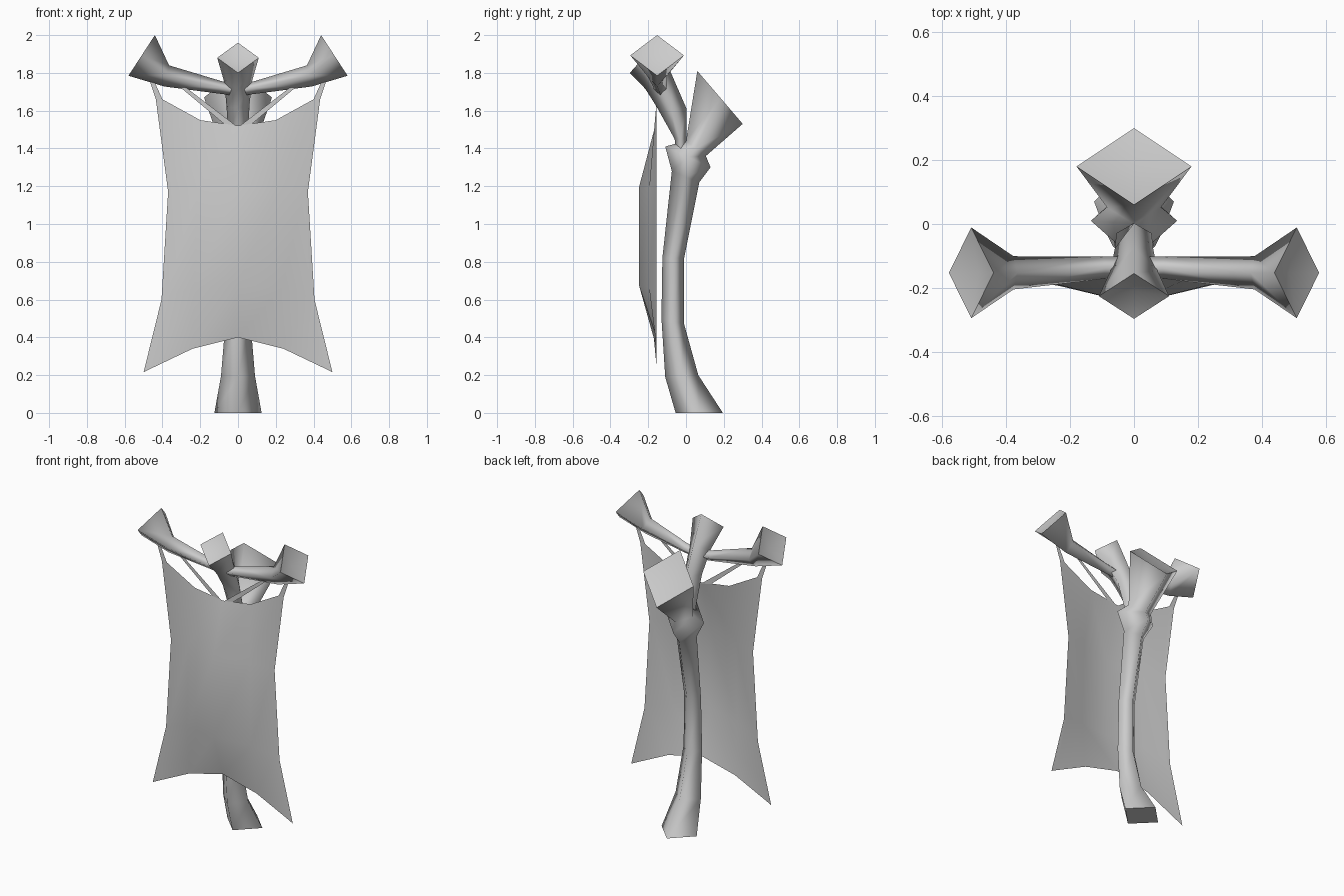
import bpy, bmesh
from mathutils import Vector

if "Cube" in bpy.data.objects:
    bpy.data.objects.remove(bpy.data.objects["Cube"])


def finish(name, bm, recalc=True):
    if recalc:
        bmesh.ops.recalc_face_normals(bm, faces=bm.faces)
    for f in bm.faces:
        f.smooth = True
    me = bpy.data.meshes.new(name)
    bm.to_mesh(me)
    bm.free()
    ob = bpy.data.objects.new(name, me)
    bpy.context.collection.objects.link(ob)
    return ob


def limb(name, rings, place, dent=0.03):
    """Four-sided tube. Ring: two in-plane corners, half width, centre offset."""
    bm = bmesh.new()
    loops = []
    for u1, v1, u2, v2, w, c in rings:
        um, vm = (u1 + u2) / 2, (v1 + v2) / 2
        pts = [(u1, v1, c), (um, vm, c + w), (u2, v2, c), (um, vm, c - w)]
        loops.append([bm.verts.new(place(*p)) for p in pts])
    for a, b in zip(loops, loops[1:]):
        for i in range(4):
            j = (i + 1) % 4
            bm.faces.new((a[i], a[j], b[j], b[i]))

    def centre(loop):
        return sum((v.co for v in loop), Vector()) / 4

    # end caps: flat start, slightly hollow tip
    for loop, inner, d in ((loops[0], loops[1], 0), (loops[-1], loops[-2], dent)):
        c = centre(loop)
        tip = bm.verts.new(c + (centre(inner) - c).normalized() * d)
        for i in range(4):
            j = (i + 1) % 4
            bm.faces.new((loop[i], loop[j], tip))
            bm.edges.get((loop[i], loop[j])).smooth = False
    return finish(name, bm)


def upright(u, v, c):
    return Vector((c, u, v))


# curved pole with knuckle and flared rear end
limb("pole", [
    (-0.055, 0.0, 0.195, 0.0, 0.125, 0),
    (-0.11, 0.19, 0.065, 0.20, 0.09, 0),
    (-0.13, 0.50, -0.01, 0.47, 0.066, 0),
    (-0.125, 0.82, -0.01, 0.82, 0.06, 0),
    (-0.075, 1.28, 0.07, 1.22, 0.075, 0),
    (-0.11, 1.41, 0.13, 1.30, 0.135, 0),
    (0.0, 1.44, 0.105, 1.36, 0.085, 0),
    (0.06, 1.81, 0.30, 1.53, 0.18, 0),
], upright)

# forward-leaning branch
limb("front_branch", [
    (-0.055, 1.40, 0.0, 1.40, 0.05, 0),
    (-0.06, 1.45, 0.003, 1.45, 0.055, 0),
    (-0.155, 1.62, 0.003, 1.61, 0.06, 0),
    (-0.215, 1.715, -0.075, 1.79, 0.073, 0),
    (-0.297, 1.80, -0.155, 1.96, 0.11, 0),
], upright)

# crossbar arms with flared ends
for side, s in (("right", 1), ("left", -1)):
    limb("crossbar_" + side, [
        (0.02, 1.68, 0.01, 1.74, 0.034, -0.136),
        (0.10, 1.69, 0.09, 1.757, 0.035, -0.137),
        (0.39, 1.728, 0.365, 1.84, 0.052, -0.153),
        (0.58, 1.785, 0.44, 2.0, 0.142, -0.153),
    ], lambda u, v, c, s=s: Vector((s * u, c, v)))

# hanging cloth: half grid (x, y, z), mirrored
E = -0.155
rows = [
    [(0, E, 1.52), (0.20, E, 1.55), (0.40, E, 1.66), (0.435, E, 1.66)],
    [(0, -0.25, 1.19), (0.22, -0.195, 1.19), (0.355, -0.16, 1.18), (0.37, E, 1.17)],
    [(0, -0.25, 0.68), (0.23, -0.195, 0.66), (0.38, -0.16, 0.62), (0.405, E, 0.60)],
    [(0, E, 0.40), (0.24, E, 0.34), (0.46, E, 0.235), (0.50, E, 0.215)],
]
straps = [
    [(0.40, E, 1.66), (0.435, E, 1.66), (0.475, E, 1.78), (0.45, E, 1.77)],
    [(0, E, 1.512), (0.07, E, 1.527), (0.325, E, 1.74), (0.285, E, 1.73)],
]


def mirrored(name, quads):
    bm = bmesh.new()
    for s in (1, -1):
        for q in quads:
            vs = [bm.verts.new((s * x, y, z)) for x, y, z in q]
            bm.faces.new(vs if s == 1 else vs[::-1])
    bmesh.ops.remove_doubles(bm, verts=bm.verts, dist=0.001)
    for f in bm.faces:
        f.normal_update()
        if f.normal.y > 0:
            f.normal_flip()
    return finish(name, bm, False)


mirrored("banner_cloth", [
    (b[i], b[i + 1], a[i + 1], a[i])
    for a, b in zip(rows, rows[1:]) for i in range(3)])
mirrored("banner_straps", straps)
